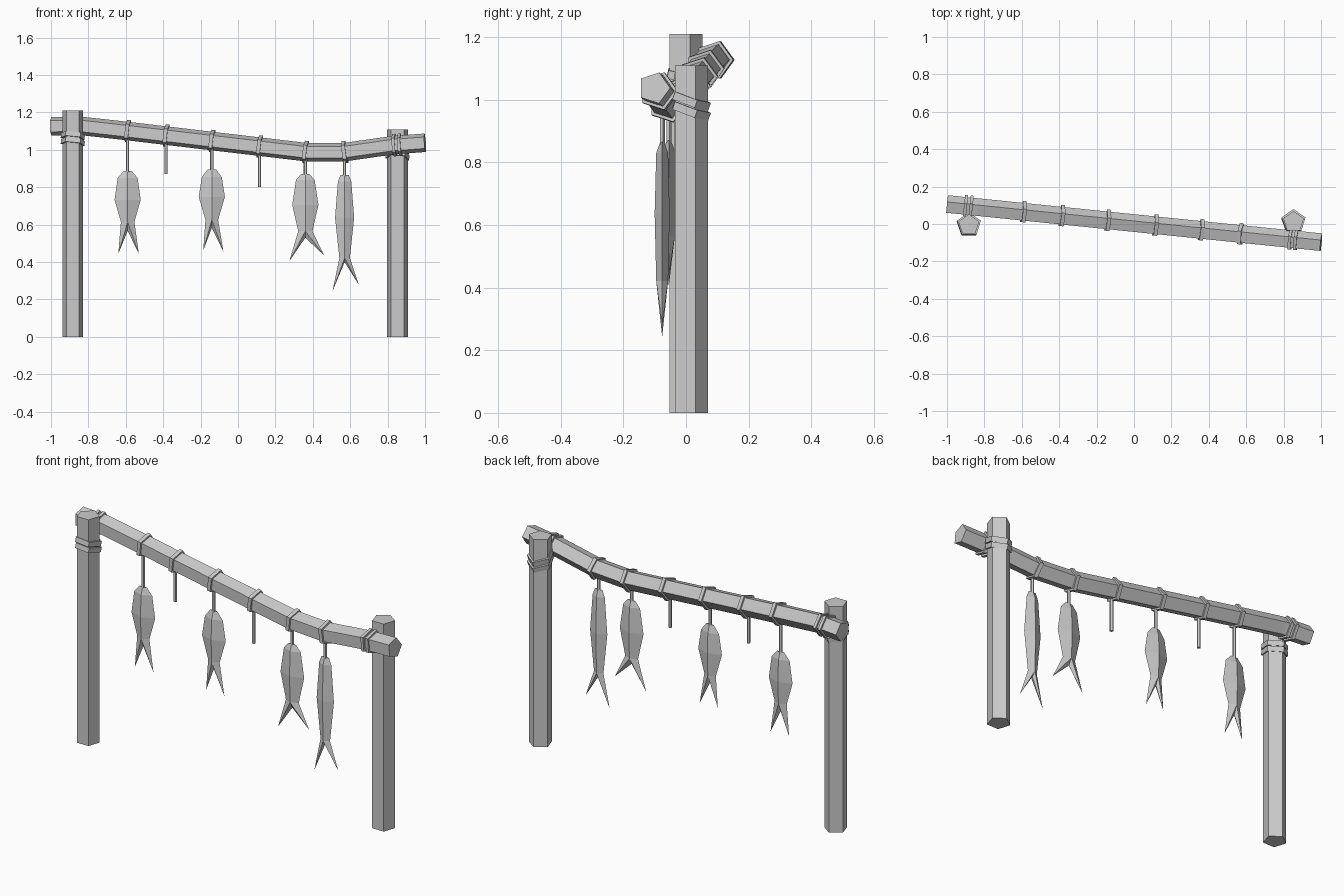
import bpy
import bmesh
from math import cos, sin, pi
from mathutils import Vector

if "Cube" in bpy.data.objects:
    bpy.data.objects.remove(bpy.data.objects["Cube"])

grey = bpy.data.materials.new("plain_grey")
grey.use_nodes = True
COLOUR = (0.6, 0.6, 0.6, 1)
grey.diffuse_color = COLOUR
grey.node_tree.nodes["Principled BSDF"].inputs["Base Color"].default_value = COLOUR

Y, Z = Vector((0, 1, 0)), Vector((0, 0, 1))


def finish(name, bm):
    bmesh.ops.recalc_face_normals(bm, faces=bm.faces)
    mesh = bpy.data.meshes.new(name)
    bm.to_mesh(mesh)
    bm.free()
    mesh.materials.append(grey)
    bpy.context.collection.objects.link(bpy.data.objects.new(name, mesh))


def skin(bm, a, b):
    for i in range(len(a)):
        j = (i + 1) % len(a)
        bm.faces.new((a[i], a[j], b[j], b[i]))


def sweep(name, path, r, ref, sides=5, phase=0.0):
    """Polygonal bar along a path; ref fixes its roll."""
    bm = bmesh.new()
    pts = [Vector(p) for p in path]
    rings = []
    for i, p in enumerate(pts):
        t = (pts[min(i + 1, len(pts) - 1)] - pts[max(i - 1, 0)]).normalized()
        side = ref.cross(t).normalized()
        up = t.cross(side)
        angles = [phase + 2 * pi * k / sides for k in range(sides)]
        rings.append([bm.verts.new(p + r * (cos(a) * side + sin(a) * up)) for a in angles])
    for a, b in zip(rings, rings[1:]):
        skin(bm, a, b)
    bm.faces.new(rings[0])
    bm.faces.new(rings[-1])
    finish(name, bm)


# Sagging crossbeam
profile = [(-1, 1.127), (-0.84, 1.128), (-0.59, 1.1), (-0.14, 1.047),
           (0.36, 0.988), (0.57, 0.988), (0.83, 1.025), (1, 1.038)]
beam = [Vector((x, -0.102 * x, z)) for x, z in profile]
sweep("crossbeam", beam, 0.052, Z)


def on_beam(x):
    for a, b in zip(beam, beam[1:]):
        if x <= b.x:
            return a.lerp(b, (x - a.x) / (b.x - a.x)), (b - a).normalized()


def beam_ring(name, x, width=0.02):
    p, t = on_beam(x)
    sweep(name, [p - t * width / 2, p + t * width / 2], 0.063, Z)


# Posts with rope lashings
for side, x, y, top, rope_z, slope in (("right", -0.883, -0.005, 1.21, 1.075, 0.2),
                                       ("left", 0.853, 0.012, 1.11, 1.0, 0.35)):
    sweep(side + "_post", [(x, y, 0), (x, y, top)], 0.058, Y, phase=pi / 2)
    for k, dz in enumerate((0, -0.032)):
        c = Vector((x, y, rope_z + dz))
        axis = Vector((0.1, slope, 1)).normalized() * 0.013
        sweep(f"{side}_post_rope_{k + 1}", [c - axis, c + axis], 0.067, Y, phase=pi / 2)
        beam_ring(f"{side}_beam_rope_{k + 1}", x + 0.03 * k - 0.018, 0.016)


# Hanging fish: diamond sections ending in a forked tail
def fish(name, x, y, sections, notch, tips):
    bm = bmesh.new()
    rings = []
    for z, w, t in sections:
        rings.append([bm.verts.new((x + dx, y + dy, z))
                      for dx, dy in ((-w, 0), (0, -t), (w, 0), (0, t))])
    for a, b in zip(rings, rings[1:]):
        skin(bm, a, b)
    bm.faces.new(rings[0])
    left, front, right, back = rings[-1]
    fork = bm.verts.new((x, y, notch))
    for edge, (dx, z) in zip((left, right), tips):
        tip = bm.verts.new((x + dx, y, z))
        for ridge in (front, back):
            bm.faces.new((edge, ridge, tip))
            bm.faces.new((ridge, fork, tip))
    finish(name, bm)


# x, string end, then shoulder, belly and waist as (height, half width)
catch = [
    (-0.59, 0.87, ((0.85, 0.053), (0.733, 0.07), (0.615, 0.036)), 0.567, ((-0.05, 0.444), (0.06, 0.444))),
    (-0.385, 0.87, None, 0, None),
    (-0.14, 0.88, ((0.855, 0.053), (0.749, 0.07), (0.626, 0.034)), 0.583, ((-0.046, 0.46), (0.062, 0.455))),
    (0.115, 0.8, None, 0, None),
    (0.36, 0.855, ((0.838, 0.05), (0.706, 0.07), (0.565, 0.038)), 0.53, ((-0.085, 0.406), (0.1, 0.436))),
    (0.57, 0.85, ((0.83, 0.036), (0.636, 0.051), (0.422, 0.028)), 0.4, ((-0.065, 0.243), (0.077, 0.277))),
]
for i, (x, end, body, notch, tips) in enumerate(catch, 1):
    beam_ring(f"hanging_loop_{i}", x)
    p, _ = on_beam(x)
    y = p.y - 0.018
    sweep(f"string_{i}", [(x, y, p.z - 0.03), (x, y, end)], 0.009, Y, phase=pi / 2)
    if body:
        sections = [(end + 0.016, 0.022, 0.006)]
        sections += [(z, w, t) for (z, w), t in zip(body, (0.019, 0.024, 0.019))]
        fish(f"fish_{i}", x, y, sections, notch, tips)
